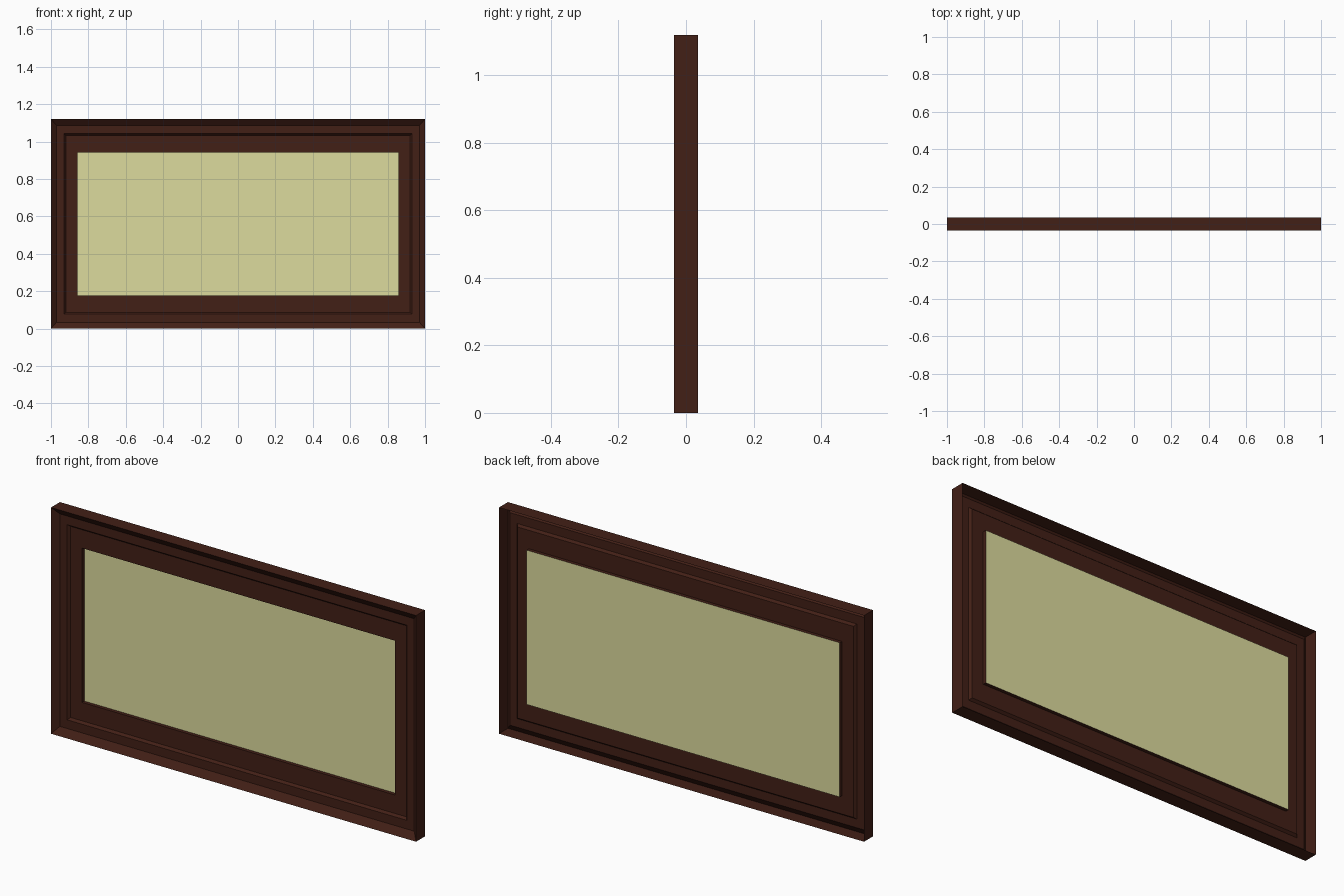
import bpy, bmesh

if "Cube" in bpy.data.objects:
    bpy.data.objects.remove(bpy.data.objects["Cube"])

HALF_W, HEIGHT = 1.0, 1.12


def material(name, color):
    m = bpy.data.materials.new(name)
    m.diffuse_color = (*color, 1)
    m.use_nodes = True
    m.node_tree.nodes["Principled BSDF"].inputs["Base Color"].default_value = m.diffuse_color
    return m


def ring(bm, dx, dz, y):
    # rectangle inset from the outer outline, at depth y
    x, z0, z1 = HALF_W - dx, dz, HEIGHT - dz
    return [bm.verts.new(p) for p in ((-x, y, z0), (x, y, z0), (x, y, z1), (-x, y, z1))]


def finish(bm, name, mat):
    me = bpy.data.meshes.new(name)
    bm.to_mesh(me)
    bm.free()
    me.materials.append(mat)
    ob = bpy.data.objects.new(name, me)
    bpy.context.collection.objects.link(ob)
    return ob


wood = material("dark_wood", (0.055, 0.014, 0.008))
pane = material("pale_glass", (0.72, 0.71, 0.34))

# Moulded frame, open at the back: side inset, top/bottom inset, depth
profile = [
    (0.0, 0.0, 0.035),       # back rim of the outer wall
    (0.0, 0.0, -0.035),      # front outer edge
    (0.03, 0.034, -0.008),   # sloped lip
    (0.07, 0.077, -0.008),   # flat border
    (0.08, 0.087, 0.004),    # small bevelled step
    (0.143, 0.178, 0.004),   # inner sash
    (0.143, 0.178, 0.022),   # reveal down to the glass
]
bm = bmesh.new()
rings = [ring(bm, *p) for p in profile]
for a, b in zip(rings, rings[1:]):
    for i in range(4):
        j = (i + 1) % 4
        bm.faces.new((a[i], a[j], b[j], b[i]))
finish(bm, "window_frame", wood)

# Glass pane closing the opening
bm = bmesh.new()
bm.faces.new(ring(bm, *profile[-1]))
finish(bm, "glass_pane", pane)
